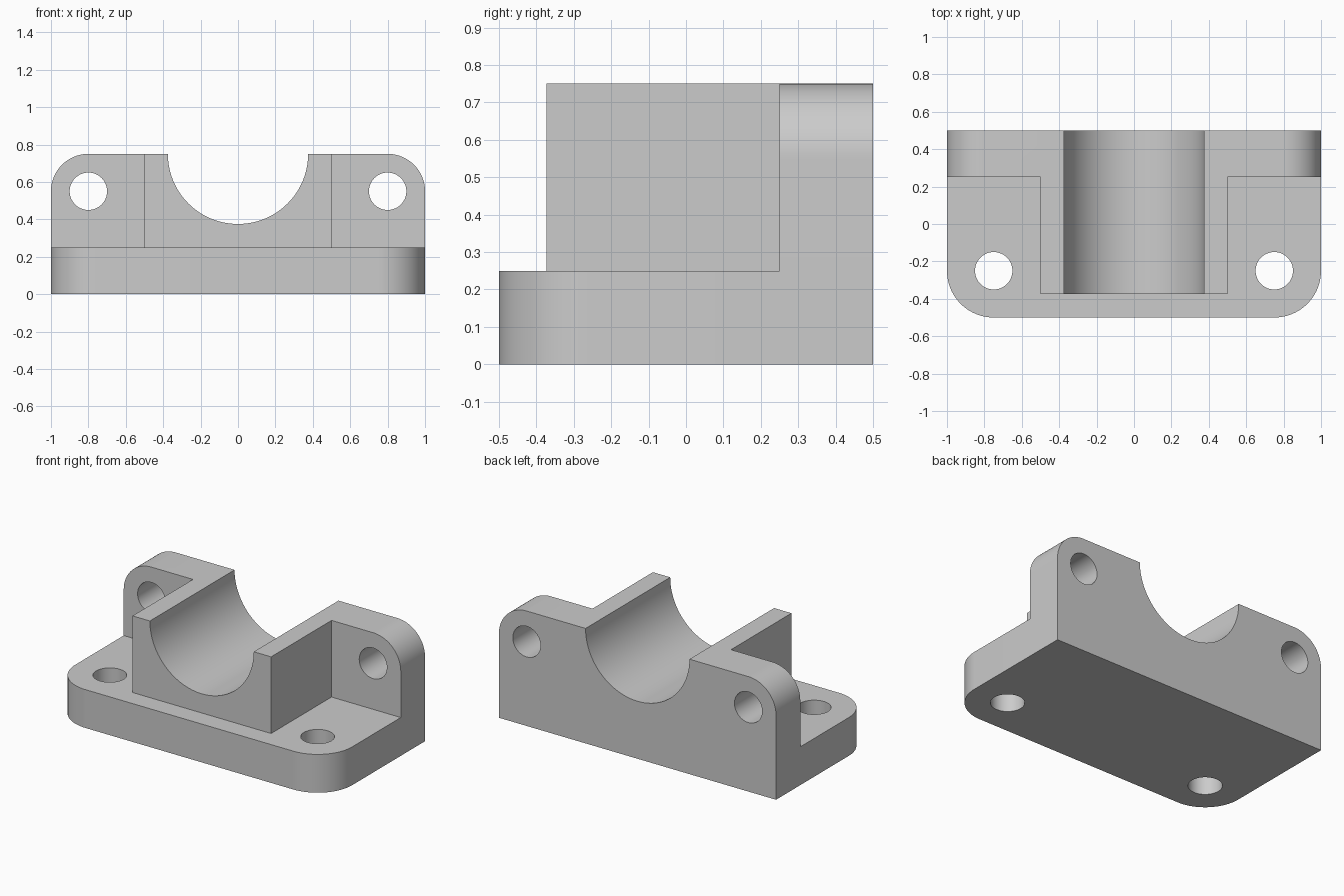
import bpy, bmesh
from math import sin, cos, radians

if "Cube" in bpy.data.objects:
    bpy.data.objects.remove(bpy.data.objects["Cube"])


def arc(cx, cy, r, a0, a1, n):
    """Points along an arc, angles in degrees."""
    return [(cx + r * cos(radians(a0 + (a1 - a0) * i / n)),
             cy + r * sin(radians(a0 + (a1 - a0) * i / n))) for i in range(n + 1)]


def prism(name, profile, axis, lo, hi):
    """Extrude a closed 2D profile along z (plan) or y (front view)."""
    bm = bmesh.new()
    at = (lambda p, d: (p[0], p[1], d)) if axis == 'z' else (lambda p, d: (p[0], d, p[1]))
    a = [bm.verts.new(at(p, lo)) for p in profile]
    b = [bm.verts.new(at(p, hi)) for p in profile]
    bm.faces.new(a)
    bm.faces.new(b)
    for i in range(len(a)):
        j = (i + 1) % len(a)
        bm.faces.new((a[i], a[j], b[j], b[i]))
    bmesh.ops.recalc_face_normals(bm, faces=bm.faces)
    mesh = bpy.data.meshes.new(name)
    bm.to_mesh(mesh)
    bm.free()
    obj = bpy.data.objects.new(name, mesh)
    bpy.context.collection.objects.link(obj)
    return obj


def combine(target, other, operation):
    """Boolean the other part into the target and discard it."""
    bpy.ops.object.select_all(action='DESELECT')
    bpy.context.view_layer.objects.active = target
    target.select_set(True)
    mod = target.modifiers.new(other.name, 'BOOLEAN')
    mod.operation = operation
    mod.solver = 'EXACT'
    mod.object = other
    bpy.ops.object.modifier_apply(modifier=mod.name)
    bpy.data.objects.remove(other, do_unlink=True)


def circle(cx, cy, r):
    return arc(cx, cy, r, 0, 360, 64)[:-1]


# Base plate with rounded front corners
body = prism("bearing_block", [(1, 0.5), (-1, 0.5)]
             + arc(-0.75, -0.25, 0.25, 180, 270, 24)
             + arc(0.75, -0.25, 0.25, 270, 360, 24), 'z', 0, 0.25)

# Back wall with rounded top corners
wall = prism("back_wall", [(-1, 0), (1, 0)]
             + arc(0.8, 0.55, 0.2, 0, 90, 24)
             + arc(-0.8, 0.55, 0.2, 90, 180, 24), 'y', 0.25, 0.5)
combine(body, wall, 'UNION')

# Central cradle block
cradle = prism("cradle", [(-0.5, 0.1), (0.5, 0.1), (0.5, 0.75), (-0.5, 0.75)],
               'y', -0.373, 0.4)
combine(body, cradle, 'UNION')

# Half-round bore open at the top
bore = prism("bore_cutter", [(0.375, 1), (-0.375, 1)]
             + arc(0, 0.75, 0.375, 180, 360, 64), 'y', -0.7, 0.7)
combine(body, bore, 'DIFFERENCE')

# Bolt holes through the base and the wall
for s in (-1, 1):
    combine(body, prism("base_hole", circle(0.75 * s, -0.25, 0.1), 'z', -0.1, 0.4), 'DIFFERENCE')
    combine(body, prism("wall_hole", circle(0.8 * s, 0.55, 0.1), 'y', 0.1, 0.7), 'DIFFERENCE')

# Smooth the curved surfaces, keep the edges sharp
bpy.ops.object.select_all(action='DESELECT')
body.select_set(True)
bpy.context.view_layer.objects.active = body
bpy.ops.object.shade_smooth_by_angle(angle=radians(30))
